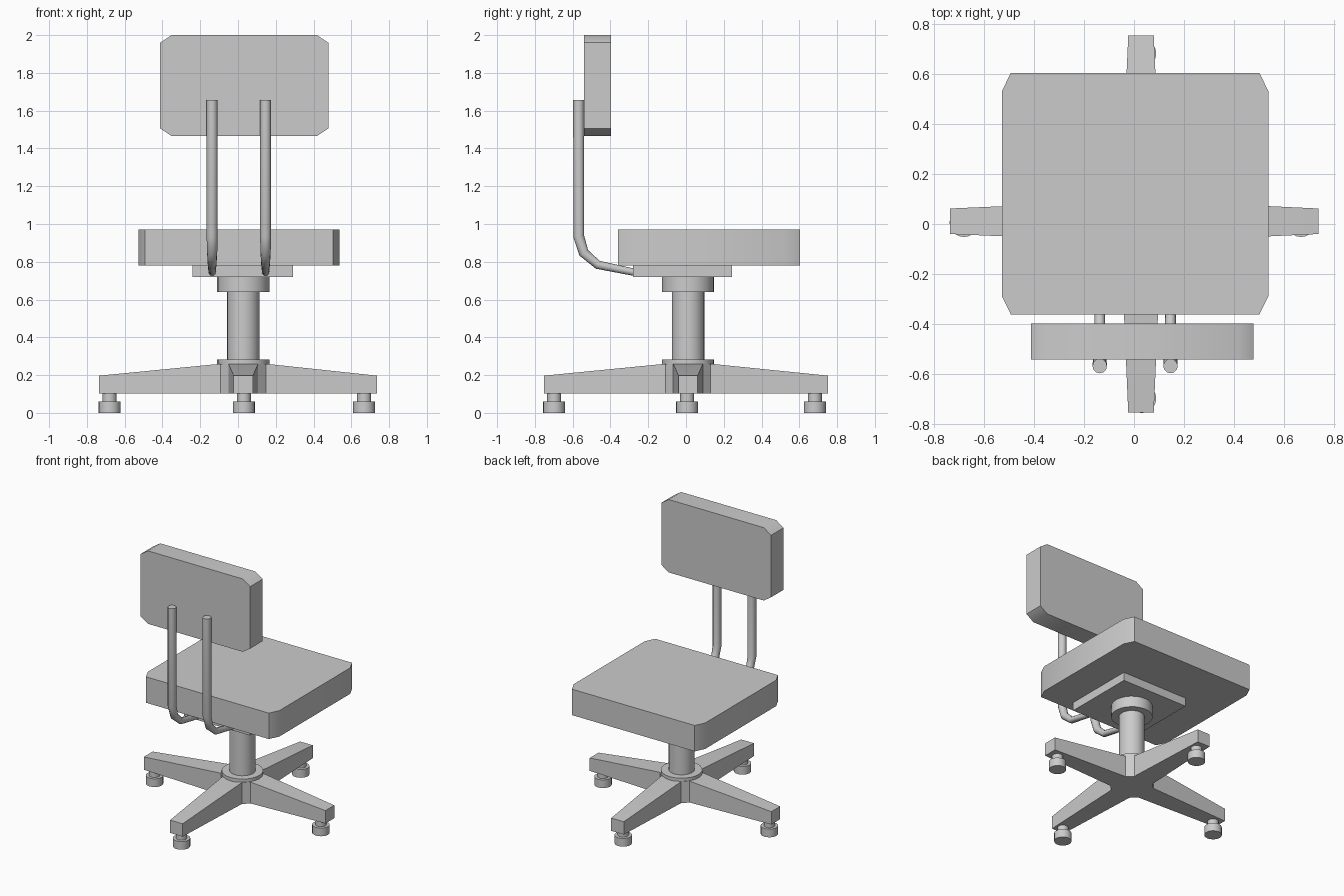
import bpy, bmesh, math
from mathutils import Vector

if "Cube" in bpy.data.objects:
    bpy.data.objects.remove(bpy.data.objects["Cube"])

CX, CY = 0.028, 0.011  # axis of the column


def finish(name, bm, angle=35):
    bmesh.ops.recalc_face_normals(bm, faces=bm.faces)
    me = bpy.data.meshes.new(name)
    bm.to_mesh(me)
    bm.free()
    ob = bpy.data.objects.new(name, me)
    bpy.context.collection.objects.link(ob)
    smooth(ob, angle)
    return ob


def smooth(ob, angle):
    bpy.ops.object.select_all(action='DESELECT')
    ob.select_set(True)
    bpy.context.view_layer.objects.active = ob
    bpy.ops.object.shade_smooth_by_angle(angle=math.radians(angle))


def cut_rect(u0, u1, v0, v1, du, dv):
    """Rectangle outline with its four corners cut off."""
    return [(u0 + du, v0), (u1 - du, v0), (u1, v0 + dv), (u1, v1 - dv),
            (u1 - du, v1), (u0 + du, v1), (u0, v1 - dv), (u0, v0 + dv)]


def extrude(name, points, offset):
    bm = bmesh.new()
    face = bm.faces.new([bm.verts.new(p) for p in points])
    new = bmesh.ops.extrude_face_region(bm, geom=[face], use_keep_orig=True)['geom']
    bmesh.ops.translate(bm, vec=offset,
                        verts=[v for v in new if isinstance(v, bmesh.types.BMVert)])
    return finish(name, bm)


def cylinder(name, x, y, z0, z1, r, sides=24):
    bm = bmesh.new()
    bmesh.ops.create_cone(bm, cap_ends=True, segments=sides,
                          radius1=r, radius2=r, depth=z1 - z0)
    bmesh.ops.translate(bm, vec=(x, y, (z0 + z1) / 2), verts=bm.verts)
    return finish(name, bm)


# Cushions
extrude("seat", [(x, y, 0.781) for x, y in
                 cut_rect(-0.528, 0.537, -0.361, 0.604, 0.035, 0.072)], (0, 0, 0.19))
extrude("backrest", [(x, -0.541, z) for x, z in
                     cut_rect(-0.412, 0.478, 1.466, 2.0, 0.06, 0.04)], (0, 0.144, 0))

# Mounting plate under the seat
extrude("seat_plate", [(-0.242, -0.28, 0.72), (0.292, -0.28, 0.72),
                       (0.292, 0.244, 0.72), (-0.242, 0.244, 0.72)], (0, 0, 0.061))

# Column
cylinder("upper_collar", CX, CY, 0.64, 0.72, 0.138)
cylinder("column", CX, CY, 0.27, 0.645, 0.086)
cylinder("lower_collar", CX, CY, 0.25, 0.283, 0.138)

# Four-armed base: octagonal hub with tapering arms
bm = bmesh.new()
low, hub_top = [], []
sides = []
for i, tip in enumerate((0.709, 0.742, 0.763, 0.764)):
    a = i * math.pi / 2
    d = Vector((math.cos(a), math.sin(a), 0))
    n = Vector((-d.y, d.x, 0))
    bot, top = [], []
    for dist, w, h in ((0.12, -0.079, 0.26), (tip, -0.051, 0.197),
                       (tip, 0.051, 0.197), (0.12, 0.079, 0.26)):
        p = Vector((CX, CY, 0)) + d * dist + n * w
        bot.append(bm.verts.new((p.x, p.y, 0.103)))
        top.append(bm.verts.new((p.x, p.y, h)))
    bm.faces.new(top)
    bm.faces.new(bot)
    low += [bot[0], bot[3]]
    hub_top += [top[0], top[3]]
    sides += list(zip(bot, top))
bm.faces.new(low)
bm.faces.new(hub_top)
for (b0, t0), (b1, t1) in zip(sides, sides[1:] + sides[:1]):
    bm.faces.new((b0, b1, t1, t0))
finish("base", bm, 10)

# Casters
for name, x, y in (("left", -0.68, 0.006), ("right", 0.668, 0.006),
                   ("front", 0.031, -0.698), ("back", 0.031, 0.682)):
    cylinder(name + "_caster_wheel", x, y, 0, 0.06, 0.058, 20)
    cylinder(name + "_caster_stem", x, y, 0.055, 0.11, 0.037, 20)

# Bent tubes carrying the backrest: y, z, radius
path = [(-0.568, 1.657, 0.029), (-0.568, 0.935, 0.029), (-0.541, 0.847, 0.027),
        (-0.467, 0.784, 0.023), (-0.262, 0.742, 0.019)]
for name, x in (("left_back_tube", -0.137), ("right_back_tube", 0.146)):
    cu = bpy.data.curves.new(name, 'CURVE')
    cu.dimensions = '3D'
    cu.bevel_depth = 1.0
    cu.bevel_resolution = 4
    cu.use_fill_caps = True
    sp = cu.splines.new('POLY')
    sp.points.add(len(path) - 1)
    for pt, (y, z, r) in zip(sp.points, path):
        pt.co = (x, y, z, 1)
        pt.radius = r
    ob = bpy.data.objects.new(name, cu)
    bpy.context.collection.objects.link(ob)
    bpy.ops.object.select_all(action='DESELECT')
    ob.select_set(True)
    bpy.context.view_layer.objects.active = ob
    bpy.ops.object.convert(target='MESH')
    smooth(bpy.context.view_layer.objects.active, 40)
